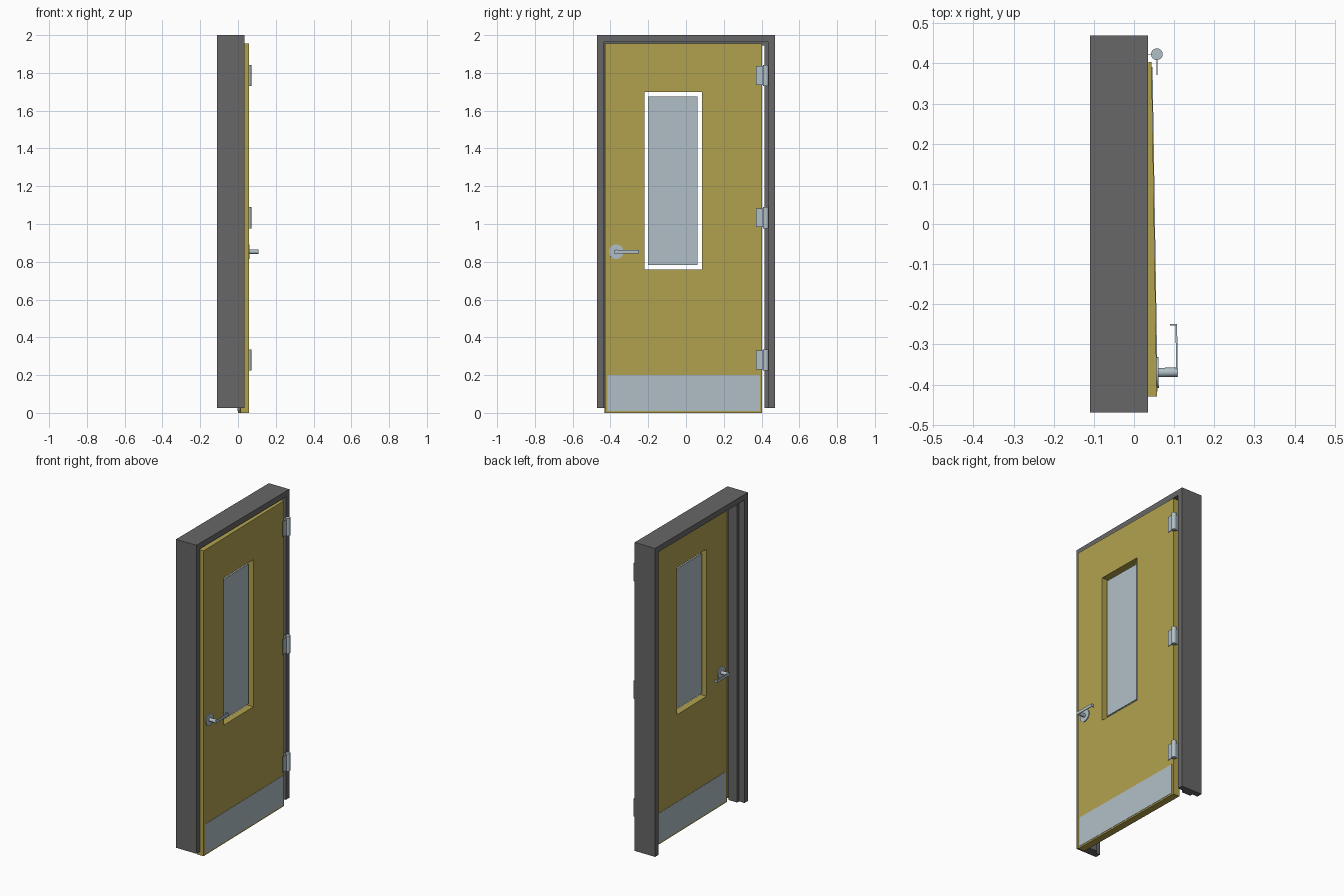
import bpy, bmesh, math
from mathutils import Matrix, Vector

if "Cube" in bpy.data.objects:
    bpy.data.objects.remove(bpy.data.objects["Cube"])


def material(name, rgb):
    m = bpy.data.materials.new(name)
    m.diffuse_color = (*rgb, 1)
    m.use_nodes = True
    m.node_tree.nodes["Principled BSDF"].inputs["Base Color"].default_value = m.diffuse_color
    return m


YELLOW = material("mustard_paint", (0.445, 0.361, 0.078))
GREY = material("dark_grey_paint", (0.135, 0.135, 0.135))
METAL = material("pale_blue_grey", (0.434, 0.523, 0.570))

# The door leaf is slightly ajar: local x = 0 is its front, local y = 0 its hinge edge
DOOR = Matrix.Translation((0.044, 0.403, 0)) @ Matrix.Rotation(0.0157, 4, 'Z')
WORLD = Matrix.Identity(4)
THICK = 0.045


def finish(name, bm, mat, matrix=WORLD, smooth=False):
    bmesh.ops.transform(bm, matrix=matrix, verts=bm.verts)
    bmesh.ops.recalc_face_normals(bm, faces=bm.faces)
    me = bpy.data.meshes.new(name)
    bm.to_mesh(me)
    bm.free()
    me.materials.append(mat)
    ob = bpy.data.objects.new(name, me)
    bpy.context.collection.objects.link(ob)
    if smooth:
        bpy.ops.object.select_all(action='DESELECT')
        ob.select_set(True)
        bpy.context.view_layer.objects.active = ob
        bpy.ops.object.shade_smooth_by_angle(angle=math.radians(40))
    return ob


def box(name, xs, ys, zs, mat, matrix=WORLD):
    bm = bmesh.new()
    lo = Vector((min(xs), min(ys), min(zs)))
    hi = Vector((max(xs), max(ys), max(zs)))
    bmesh.ops.create_cube(bm, size=1, matrix=Matrix.Translation((lo + hi) / 2) @ Matrix.Diagonal((*(hi - lo), 1)))
    return finish(name, bm, mat, matrix)


def cylinder(name, centre, radius, length, axis, mat, matrix=WORLD):
    bm = bmesh.new()
    rot = Matrix.Rotation(math.pi / 2, 4, 'Y') if axis == 'X' else WORLD
    bmesh.ops.create_cone(bm, cap_ends=True, segments=24, radius1=radius, radius2=radius,
                          depth=length, matrix=Matrix.Translation(centre) @ rot)
    return finish(name, bm, mat, matrix, True)


# Door frame: rebated profile (x, inward offset) swept up, across and down
profile = [(-0.11, 0), (-0.11, 0.036), (-0.072, 0.036), (-0.072, 0.055),
           (-0.012, 0.055), (-0.012, 0.036), (0.035, 0.036), (0.035, 0)]
bm = bmesh.new()
sections = []
for side, top in ((-1, False), (-1, True), (1, True), (1, False)):
    sections.append([bm.verts.new((x, side * (0.47 - d), 2 - d if top else 0.025)) for x, d in profile])
n = len(profile)
for a, b in zip(sections, sections[1:]):
    for i in range(n):
        bm.faces.new((a[i], a[(i + 1) % n], b[(i + 1) % n], b[i]))
bm.faces.new(sections[0])
bm.faces.new(sections[-1])
finish("door_frame", bm, GREY)

# Door leaf with a window opening
bm = bmesh.new()


def rect(y0, y1, z0, z1):
    return [bm.verts.new((0, y, z)) for y, z in ((y0, z0), (y1, z0), (y1, z1), (y0, z1))]


outer = rect(-0.833, 0, 0, 1.955)
inner = rect(-0.623, -0.318, 0.758, 1.70)
faces = [bm.faces.new((outer[i], outer[(i + 1) % 4], inner[(i + 1) % 4], inner[i])) for i in range(4)]
ext = bmesh.ops.extrude_face_region(bm, geom=faces, use_keep_orig=True)
bmesh.ops.translate(bm, vec=(-THICK, 0, 0), verts=[g for g in ext["geom"] if isinstance(g, bmesh.types.BMVert)])
finish("door_leaf", bm, YELLOW, DOOR)

# Window pane, held in the middle of the opening
box("window_pane", (-0.027, -0.018), (-0.603, -0.343), (0.782, 1.676), METAL, DOOR)

# Kick plates and lever handles on both faces
for label, s, face in (("front", 1, 0), ("back", -1, -THICK)):
    def out(d):
        return face + s * d

    box(label + "_kick_plate", (out(-0.001), out(0.002)), (-0.82, -0.012), (0.01, 0.2), METAL, DOOR)
    cylinder(label + "_handle_rose", (out(0.002), -0.773, 0.853), 0.039, 0.006, 'X', METAL, DOOR)
    cylinder(label + "_handle_spindle", (out(0.0265), -0.773, 0.853), 0.0115, 0.053, 'X', METAL, DOOR)
    box(label + "_lever", (out(0.049), out(0.053)), (-0.785, -0.655), (0.844, 0.863), METAL, DOOR)
    box(label + "_lever_return", (out(0.035), out(0.053)), (-0.657, -0.653), (0.844, 0.863), METAL, DOOR)

# Three hinges: barrel, leaf over the door, leaf into the jamb
for i, z in enumerate((0.28, 1.033, 1.787)):
    cylinder(f"hinge_barrel_{i}", (0.057, 0.423, z), 0.0145, 0.112, 'Z', METAL)
    box(f"hinge_door_leaf_{i}", (0.056, 0.058), (0.371, 0.415), (z - 0.05, z + 0.05), METAL)
    box(f"hinge_jamb_leaf_{i}", (0.012, 0.05), (0.422, 0.424), (z - 0.05, z + 0.05), METAL)
